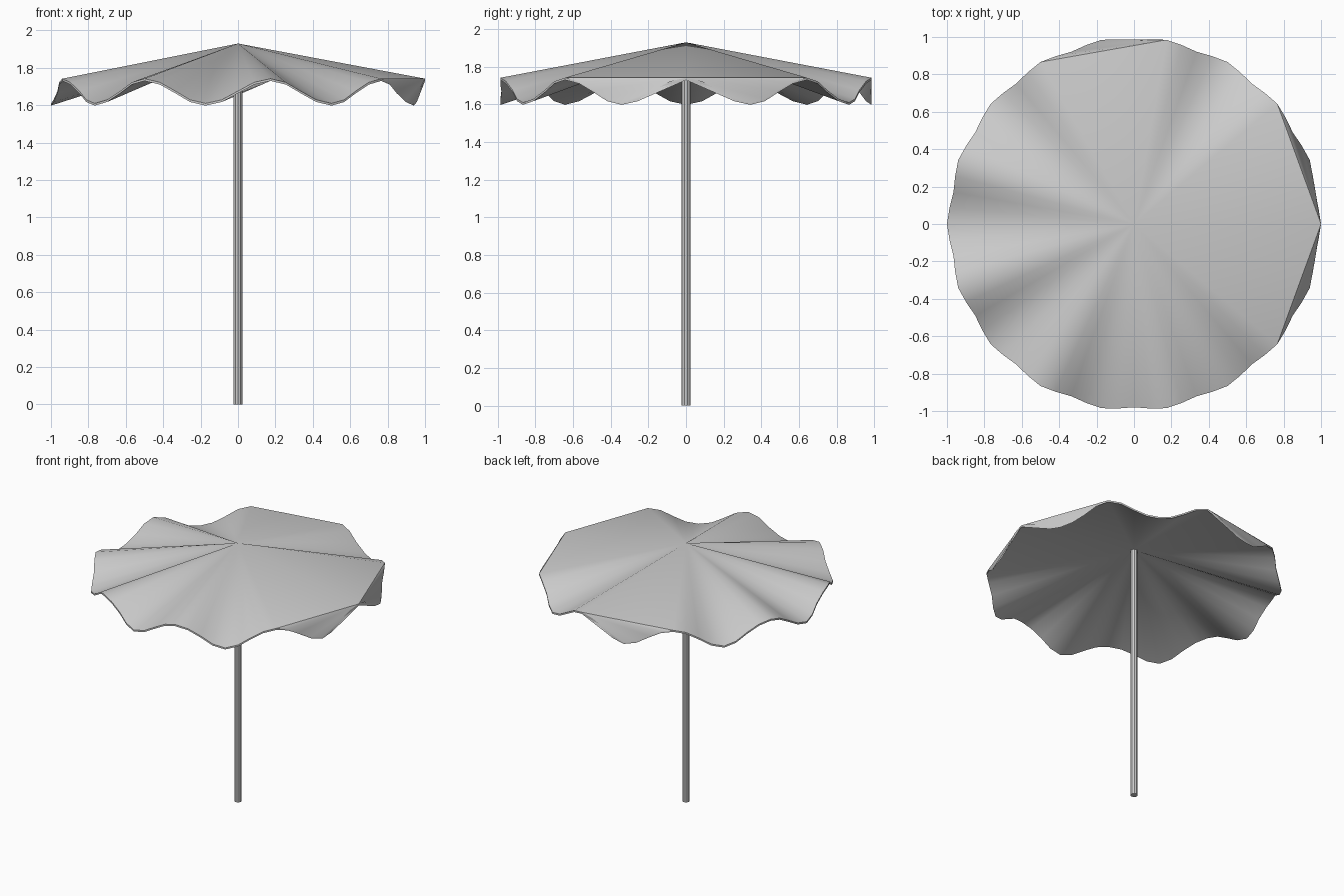
import bpy, bmesh
from math import sin, cos, pi

if "Cube" in bpy.data.objects:
    bpy.data.objects.remove(bpy.data.objects["Cube"])

SEGS = 72                    # rim points: 9 waves of 8
STEP = SEGS // 9
APEX_Z, THICK = 1.93, 0.012
# Sectors pulled flat from crest to crest: (first wave, fan from the end point?)
FLAT = {0: False, 2: False, 8: True}


def rim_point(i):
    a = 2 * pi * i / SEGS
    r = 0.99 + 0.01 * cos(18 * a)
    return r * cos(a), r * sin(a), 1.676 + 0.066 * cos(9 * a)


# Scalloped canopy: top and underside layers joined along the rim
bm = bmesh.new()
layers = []
for drop in (0, THICK):
    apex = bm.verts.new((0, 0, APEX_Z - drop))
    rim = []
    for i in range(SEGS):
        x, y, z = rim_point(i)
        rim.append(bm.verts.new((x, y, z - drop)))
    layers.append((apex, rim))

for flip, (apex, rim) in enumerate(layers):
    def face(*vs):
        bm.faces.new(vs[::-1] if flip else vs)
    for wave in range(9):
        idx = [(wave * STEP + k) % SEGS for k in range(STEP + 1)]
        pts = [rim[i] for i in idx]
        if wave in FLAT:
            # stretched panel with a hanging flap below it
            face(apex, pts[0], pts[-1])
            if FLAT[wave]:
                for k in range(STEP - 1):
                    face(pts[-1], pts[k], pts[k + 1])
            else:
                for k in range(1, STEP):
                    face(pts[0], pts[k], pts[k + 1])
        else:
            for p, q in zip(pts, pts[1:]):
                face(apex, p, q)

top, under = layers[0][1], layers[1][1]
for i in range(SEGS):
    j = (i + 1) % SEGS
    bm.faces.new((top[i], under[i], under[j], top[j]))

mesh = bpy.data.meshes.new("canopy")
bm.to_mesh(mesh)
bm.free()
canopy = bpy.data.objects.new("canopy", mesh)
bpy.context.collection.objects.link(canopy)

# Pole
POLE_H = 1.92
bpy.ops.mesh.primitive_cylinder_add(vertices=10, radius=0.025, depth=POLE_H,
                                    location=(0, 0, POLE_H / 2))
pole = bpy.context.object
pole.name = "pole"

# Smooth shading with crisp rim and folds
for ob in (canopy, pole):
    bpy.ops.object.select_all(action='DESELECT')
    ob.select_set(True)
    bpy.context.view_layer.objects.active = ob
    bpy.ops.object.shade_smooth_by_angle(angle=pi / 6)
